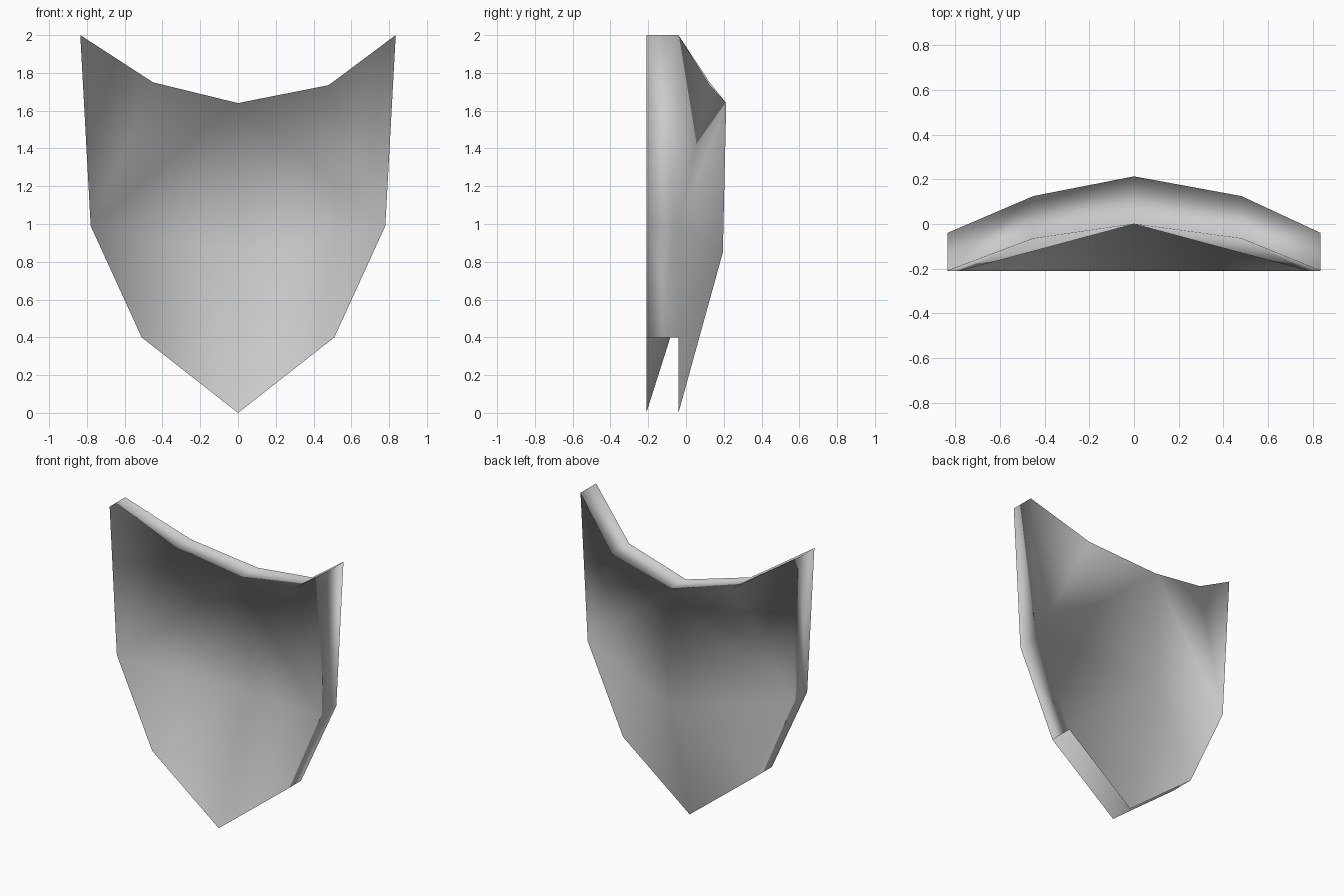
import bpy
import bmesh

cube = bpy.data.objects.get("Cube")
if cube:
    bpy.data.objects.remove(cube)

grey = bpy.data.materials.new("plain_grey")
grey.use_nodes = True
colour = (0.6, 0.6, 0.6, 1)
grey.diffuse_color = colour
grey.node_tree.nodes["Principled BSDF"].inputs["Base Color"].default_value = colour

# Landmarks: x, z, back depth, front depth
CENTRE = {
    "tip": (0, 0, -0.04, -0.21),
    "hub": (0, 0.85, 0.195, 0.06),
    "crest": (0, 1.64, 0.213, 0.0),
}
SIDE = {
    "lower": (0.51, 0.4, -0.04, -0.21),
    "waist": (0.78, 0.99, -0.04, -0.21),
    "horn": (0.835, 2.0, -0.04, -0.21),
    "brow": (0.48, 1.735, 0.125, -0.065),
}
# Each half of a sheet, listed for the +x side seen from behind
PANELS = [("hub", "lower", "tip"), ("hub", "waist", "lower"),
          ("crest", "waist", "hub"), ("crest", "brow", "waist"),
          ("brow", "horn", "waist")]
# Rim runs over the crest and down to the lower corners; the tip stays open
RIM = ["crest", "brow", "horn", "waist", "lower"]

bm = bmesh.new()


def landmark_pairs(side):
    """Back and front vertices of every landmark on one side."""
    pairs = dict(middle)
    for name, (x, z, back, front) in SIDE.items():
        if name == "brow" and side < 0:
            x, z = 0.45, 1.75
        pairs[name] = [bm.verts.new((side * x, y, z)) for y in (back, front)]
    return pairs


def add_face(verts, flip):
    face = bm.faces.new(verts[::-1] if flip else verts)
    face.smooth = True


middle = {name: [bm.verts.new((x, y, z)) for y in (back, front)]
          for name, (x, z, back, front) in CENTRE.items()}

for side in (1, -1):
    pairs = landmark_pairs(side)
    # Back and front sheets, facing outward
    for layer in (0, 1):
        for panel in PANELS:
            add_face([pairs[n][layer] for n in panel], (side < 0) != (layer == 1))
    # Rim joining the sheets, facing inward so the soft shading rolls under it
    for a, b in zip(RIM, RIM[1:]):
        add_face([pairs[a][0], pairs[a][1], pairs[b][1], pairs[b][0]], side > 0)

mesh = bpy.data.meshes.new("curved_plate")
bm.to_mesh(mesh)
bm.free()
mesh.materials.append(grey)

plate = bpy.data.objects.new("curved_plate", mesh)
bpy.context.collection.objects.link(plate)
